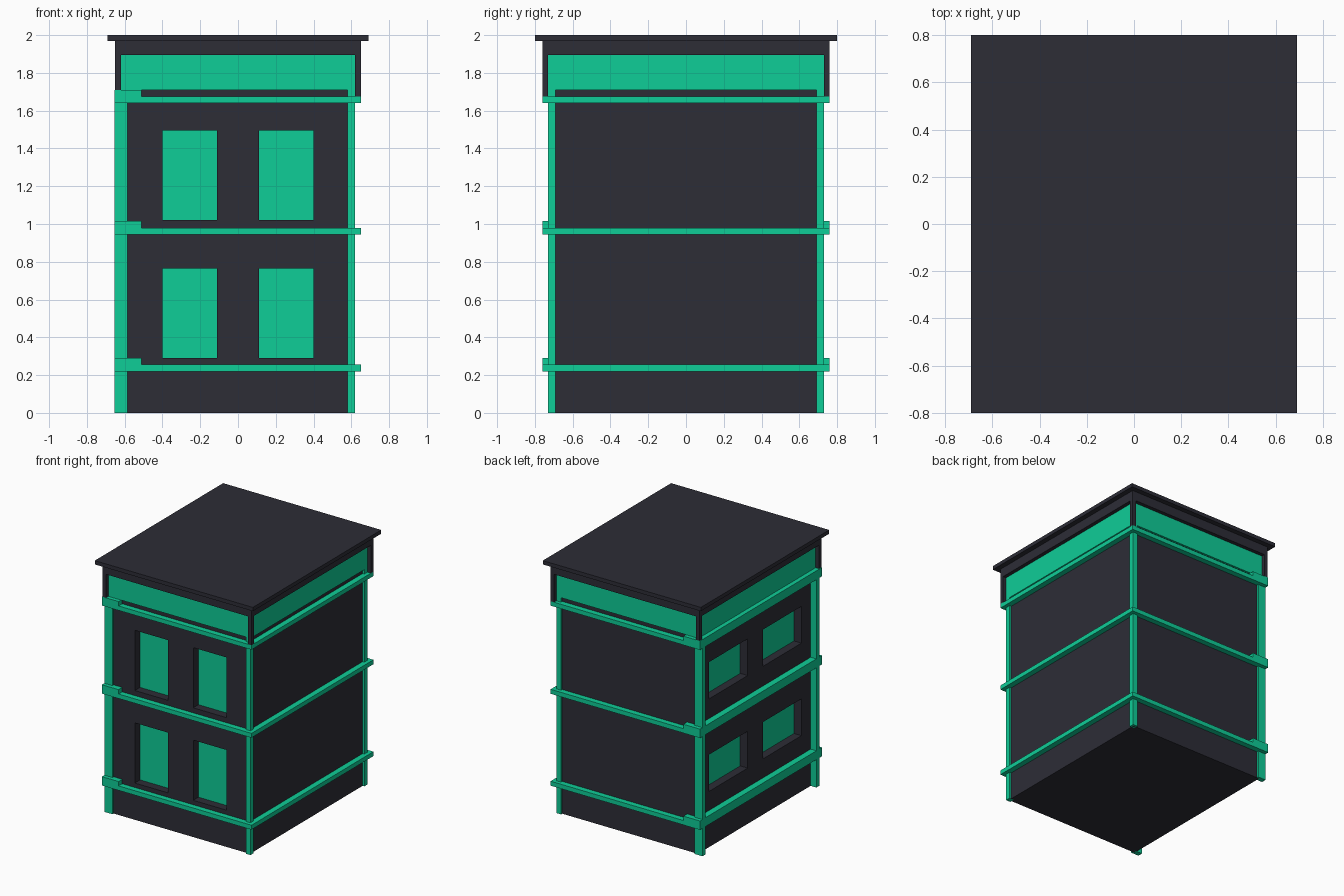
import bpy, bmesh
from mathutils import Vector

if "Cube" in bpy.data.objects:
    bpy.data.objects.remove(bpy.data.objects["Cube"])


def material(name, rgb):
    m = bpy.data.materials.new(name)
    m.diffuse_color = (*rgb, 1)
    m.use_nodes = True
    m.node_tree.nodes["Principled BSDF"].inputs["Base Color"].default_value = m.diffuse_color
    return m


DARK = material("dark_slate", (0.026, 0.026, 0.037))
GREEN = material("bright_green", (0.0045, 0.61, 0.31))


def boxes(name, spans, mat):
    """One object made of boxes, each given as (x0, x1, y0, y1, z0, z1)."""
    bm = bmesh.new()
    for x0, x1, y0, y1, z0, z1 in spans:
        verts = bmesh.ops.create_cube(bm, size=1)["verts"]
        bmesh.ops.scale(bm, vec=(x1 - x0, y1 - y0, z1 - z0), verts=verts)
        mid = Vector((x0 + x1, y0 + y1, z0 + z1)) / 2
        bmesh.ops.translate(bm, vec=mid, verts=verts)
    me = bpy.data.meshes.new(name)
    bm.to_mesh(me)
    bm.free()
    me.materials.append(mat)
    ob = bpy.data.objects.new(name, me)
    bpy.context.collection.objects.link(ob)
    return ob


# Body walls
BX, BY, DEPTH = 0.605, 0.715, 0.07
body = boxes("body", [(-BX, BX, -BY, BY, 0, 1.75)], DARK)

# Window recesses and panes: tall ones in front, wide ones on the left
holes, panes = [], []
for floor in (0, 0.73):
    for a, b in ((-0.40, -0.11), (0.11, 0.40)):
        z0, z1 = 0.29 + floor, 0.765 + floor
        holes.append((a, b, -BY - 0.1, -BY + DEPTH, z0, z1))
        panes.append((a, b, -BY + DEPTH - 0.005, -BY + DEPTH + 0.003, z0, z1))
    for a, b in ((-0.575, -0.095), (0.095, 0.575)):
        z0, z1 = 0.44 + floor, 0.73 + floor
        holes.append((-BX - 0.1, -BX + DEPTH, a, b, z0, z1))
        panes.append((-BX + DEPTH - 0.005, -BX + DEPTH + 0.003, a, b, z0, z1))
cutter = boxes("window_cutter", holes, DARK)
cutter.hide_render = True
cut = body.modifiers.new("windows", "BOOLEAN")
cut.operation, cut.solver, cut.object = "DIFFERENCE", "EXACT", cutter
bpy.context.view_layer.update()
carved = bpy.data.meshes.new_from_object(
    body.evaluated_get(bpy.context.evaluated_depsgraph_get()))
body.modifiers.clear()
body.data = carved
bpy.data.objects.remove(cutter)
boxes("window_panes", panes, GREEN)

# Corner posts, wider and further out on the left side
for side, x0, x1 in (("right", 0.58, 0.62), ("left", -0.655, -0.585)):
    boxes(side + "_corner_posts",
          [(x0, x1, y, y + 0.04, 0, 1.71) for y in (-0.73, 0.69)], GREEN)

# Floor bands, with a taller band wrapping the left side
for i, z in enumerate((0.22, 0.945, 1.64)):
    boxes(f"floor_band_{i + 1}",
          [(-0.65, 0.65, -0.76, 0.76, z, z + 0.035)], GREEN)
    boxes(f"left_band_{i + 1}",
          [(-0.655, -0.51, -0.761, 0.761, z, z + 0.07)], GREEN)

# Sign panels set back inside the top frame
boxes("frieze_panel", [(-0.62, 0.62, -0.73, 0.73, 1.71, 1.92)], GREEN)

# Top frame: fascia and thin corner legs
legs = [(x, x + 0.03, y, y + 0.03, 1.675, 1.92)
        for x in (-0.65, 0.62) for y in (-0.76, 0.73)]
boxes("frieze_legs", legs, DARK)
boxes("frieze_fascia", [(-0.65, 0.65, -0.76, 0.76, 1.895, 1.975)], DARK)

# Flat roof
boxes("roof", [(-0.69, 0.69, -0.8, 0.8, 1.97, 2.0)], DARK)
